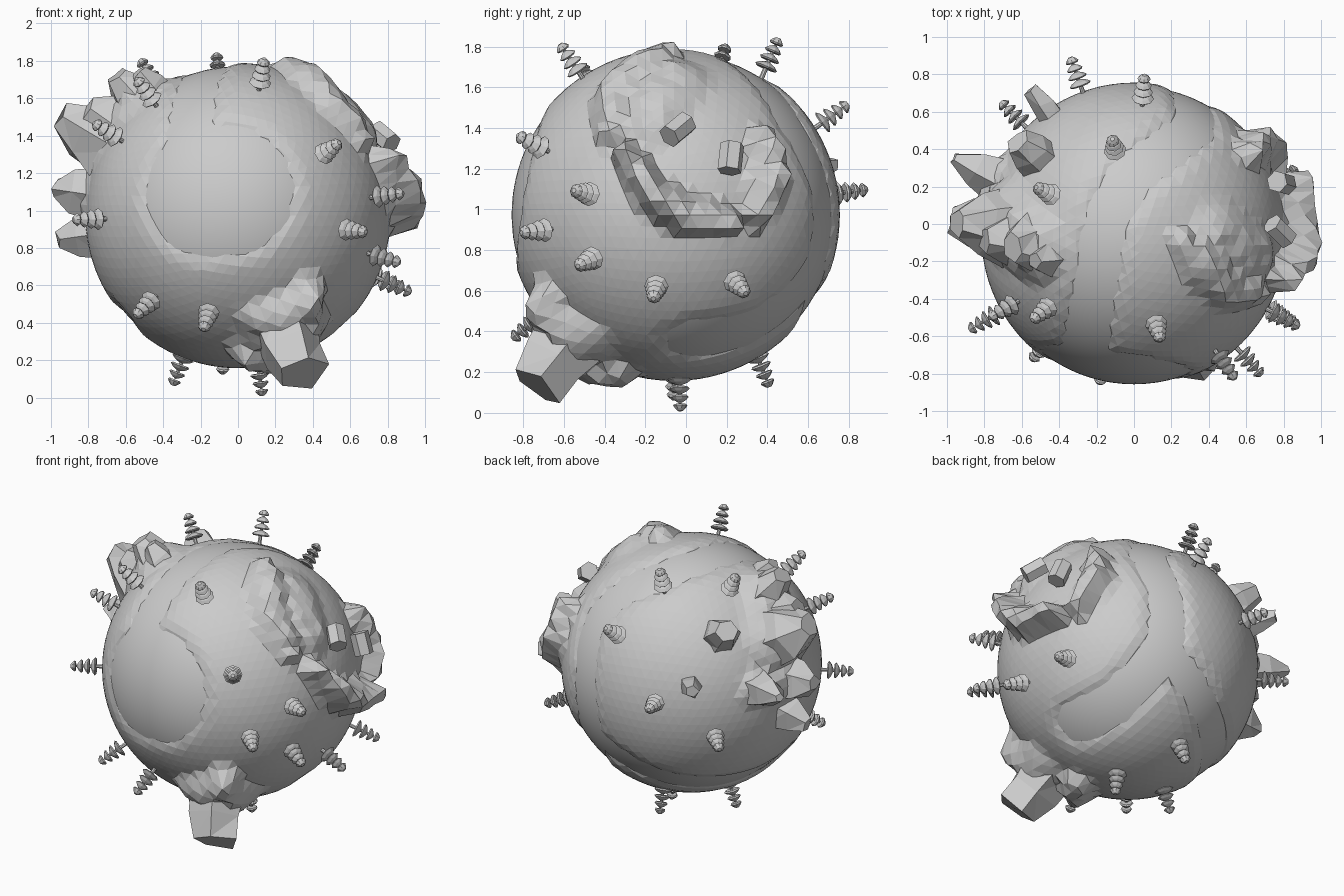
import bpy, bmesh, math, random
from mathutils import Vector, Matrix, noise

random.seed(4)
if "Cube" in bpy.data.objects:
    bpy.data.objects.remove(bpy.data.objects["Cube"])

CENTRE = Vector((0, -0.06, 0.973))
WATER, LAND = 0.797, 0.816

grey = bpy.data.materials.new("stone grey")
grey.use_nodes = True
grey.diffuse_color = (0.6, 0.6, 0.6, 1)
grey.node_tree.nodes["Principled BSDF"].inputs["Base Color"].default_value = (0.6, 0.6, 0.6, 1)


def finish(bm, name, matrix=None, smooth=False):
    """Turn a bmesh built around the planet centre into an object."""
    bmesh.ops.recalc_face_normals(bm, faces=bm.faces)
    mesh = bpy.data.meshes.new(name)
    bm.to_mesh(mesh)
    bm.free()
    mesh.materials.append(grey)
    for p in mesh.polygons:
        p.use_smooth = smooth
    ob = bpy.data.objects.new(name, mesh)
    bpy.context.collection.objects.link(ob)
    ob.matrix_world = Matrix.Translation(CENTRE) @ (matrix or Matrix())
    return ob


def aim(direction):
    """Rotation taking +z to a direction."""
    return Vector(direction).to_track_quat('Z', 'Y').to_matrix().to_4x4()


def prepare(path):
    """Split a path of directions and half widths into segments on the unit globe."""
    pts = [(Vector(p[:3]).normalized(), p[3]) for p in path]
    return list(zip(pts, pts[1:]))


def path_distance(p, segments):
    """Distance past the edge of a tapering path, and distance relative to its width."""
    edge, ratio = 9.0, 9.0
    for (va, wa), (vb, wb) in segments:
        seg = vb - va
        t = max(0, min(1, (p - va).dot(seg) / max(seg.length_squared, 1e-6)))
        d = (p - (va + seg * t).normalized()).length * LAND
        w = wa + (wb - wa) * t
        edge, ratio = min(edge, d - w), min(ratio, d / w)
    return edge, ratio


# Waterways: x, y, z direction and half width
rivers = [prepare(r) for r in (
    [(-.16, -.76, .14, .36), (-.06, -.76, .14, .36)],
    [(-.24, -.70, .28, .20), (-.26, -.60, .46, .12), (-.2, -.24, .74, .11), (-.15, .09, .78, .11),
     (.0, .34, .72, .12), (.16, .45, .64, .11), (.32, .56, .42, .11), (.31, .73, .15, .1),
     (.3, .74, -.05, .11), (.28, .69, -.28, .12)],
    [(.28, .69, -.28, .12), (.43, .37, -.58, .13), (.5, .1, -.62, .13)],
    [(.27, .69, -.28, .10), (.02, .67, -.43, .09), (-.39, .4, -.58, .09), (-.6, -.1, -.5, .05)],
)]
# Ridges: height, then path of direction and half width
ridges = [(h, prepare(r)) for h, r in (
    (.10, [(.26, -.02, .8, .07), (.38, -.15, .76, .14), (.52, -.29, .62, .14),
           (.69, -.32, .42, .08)]),
    (.06, [(.48, -.05, .68, .24), (.66, -.12, .47, .18)]),
    (.19, [(.74, -.22, .28, .07), (.8, -.08, .08, .1), (.8, .06, .0, .11), (.77, .26, -.03, .08)]),
    (.14, [(.69, .39, .0, .08), (.63, .46, .18, .11), (.62, .44, .38, .08)]),
    (.14, [(.34, -.58, -.4, .12), (.31, -.6, -.62, .3)]),
    (.12, [(.08, -.42, -.75, .13), (.2, -.3, -.82, .12)]),
    (.10, [(-.6, -.06, .68, .22), (-.82, .1, .45, .24)]),
    (.06, [(-.8, .05, .1, .14), (-.8, .35, .15, .14)]),
)]

# Water globe
bm = bmesh.new()
bmesh.ops.create_icosphere(bm, subdivisions=5, radius=WATER)
finish(bm, "water", smooth=True)

# Land with carved waterways and faceted ridges
bm = bmesh.new()
bmesh.ops.create_icosphere(bm, subdivisions=5, radius=1)
for v in bm.verts:
    p = v.co.normalized()
    s = min(path_distance(p, r)[0] for r in rivers) + random.uniform(-.005, .005)
    if s <= 0:
        v.co = p * (WATER - min(-s, .04))
        continue
    rise = 0
    for peak, path in ridges:
        k = 1 - path_distance(p, path)[1]
        if k > 0:
            rise = max(rise, peak * min(k * 1.6, 1) * (.92 + .3 * noise.noise(p * 10)))
    bank = (LAND - WATER) * min(s / .07, 1)
    v.co = p * (WATER + bank + rise * min(s / .06, 1))
finish(bm, "land")


def crag(name, direction, reach, base, top, sides=5, stretch=1.0, turn=0.0):
    """Faceted rock standing on the land, ending at a given reach from the centre."""
    bm = bmesh.new()
    low = .72
    rings = []
    for r, h in ((base, low), (base * .55 + top * .45, low + (reach - low) * .62), (top, reach)):
        ring = []
        for i in range(sides):
            a = math.tau * i / sides + turn
            q = r * random.uniform(.85, 1.15)
            ring.append(bm.verts.new((q * math.cos(a) * stretch, q * math.sin(a),
                                      h - random.uniform(0, .03))))
        rings.append(ring)
    for lo, hi in zip(rings, rings[1:]):
        for i in range(sides):
            j = (i + 1) % sides
            bm.faces.new((lo[i], lo[j], hi[j], hi[i]))
    bm.faces.new(rings[-1])
    bm.faces.new(rings[0][::-1])
    bmesh.ops.triangulate(bm, faces=[f for f in bm.faces if len(f.verts) == 4])
    finish(bm, name, aim(direction))


crag("large_outcrop", (.32, -.64, -.79), 1.15, .2, .145, 5, turn=.4)
crag("west_peak", (-.95, .07, .54), 1.1, .26, .075, 6)
crag("west_peak_shoulder", (-.83, -.03, .6), 1.0, .2, .07, 5)
crag("west_spike", (-.98, .42, .17), 1.08, .16, .03, 5)
crag("middle_spike", (-.98, .06, .14), 1.01, .17, .05, 5)
crag("low_spike", (-.97, .11, -.13), .99, .15, .05, 5)
crag("upper_crag", (-.66, -.06, .76), 1.01, .17, .06, 6, 1.3)
crag("upper_crag_side", (-.54, -.14, .78), .95, .13, .05, 5)
crag("rear_rock", (-.62, .5, .57), 1.0, .13, .075, 6)
crag("rear_shard", (-.56, .8, .25), 1.01, .085, .045, 5)

# Loose six-sided stones
for name, place, axis in (("upper_stone", (.78, .02, .42), (-.6, .6, .5)),
                          ("lower_stone", (.79, .28, .28), (-.35, .1, .9))):
    bm = bmesh.new()
    bmesh.ops.create_cone(bm, cap_ends=True, segments=6, radius1=.06, radius2=.06, depth=.14)
    finish(bm, name, Matrix.Translation(place) @ aim(axis))

# Tiered trees: foot direction on the globe
trees = [
    (.5, -.71, .36), (.81, -.45, .11), (.62, -.68, -.08), (.79, -.43, -.23), (.83, -.09, -.37),
    (.79, .32, -.35), (.13, -.52, .78), (-.49, -.41, .66), (-.47, .23, .75), (-.11, .49, .77),
    (.05, .78, .48), (-.30, .84, .11), (-.7, -.40, .45), (-.8, -.46, -.02), (-.5, -.61, -.49),
    (-.17, -.73, -.56), (-.61, .61, -.12), (-.08, .45, -.75), (.12, .03, -.89), (-.32, .0, -.83),
]


def tree_mesh():
    bm = bmesh.new()

    def cone(r1, r2, z, depth):
        bmesh.ops.create_cone(bm, cap_ends=True, segments=8, radius1=r1, radius2=r2, depth=depth,
                              matrix=Matrix.Translation((0, 0, z + depth / 2)))
    cone(.014, .008, -.04, .2)
    for i in range(4):
        r, z = .06 - .008 * i, .035 + .043 * i
        cone(r * .85, r, z, .008)
        cone(r, r * .7, z + .008, .014)
        cone(r * .7, .012, z + .022, .012)
    return bm


for i, d in enumerate(trees):
    foot = Vector(d).normalized()
    # Trees on the rear upper and lower caps lean towards the vertical
    lean = .7 * foot.z ** 3 if foot.y > .4 else 0
    base = .775 if foot.z < -.7 else .82
    finish(tree_mesh(), f"tree_{i + 1}",
           Matrix.Translation(foot * base) @ aim(foot + Vector((0, 0, lean))))
